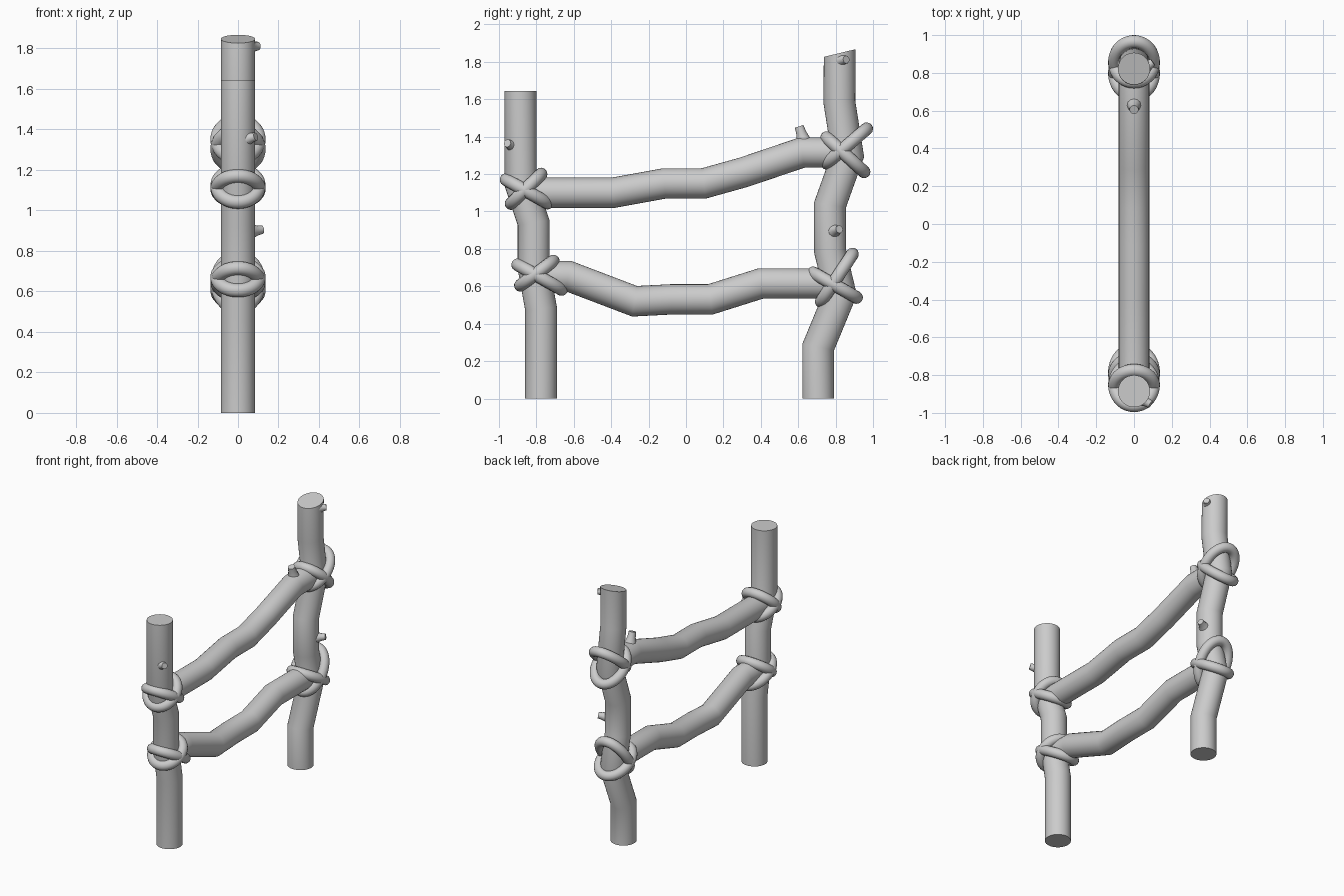
import bpy, bmesh, math
from mathutils import Vector

cube = bpy.data.objects.get("Cube")
if cube:
    bpy.data.objects.remove(cube)

SIDES = 32
POST_R, RAIL_R, ROPE_R = 0.085, 0.081, 0.034


def finish(name, bm):
    bmesh.ops.recalc_face_normals(bm, faces=bm.faces)
    mesh = bpy.data.meshes.new(name)
    bm.to_mesh(mesh)
    bm.free()
    obj = bpy.data.objects.new(name, mesh)
    bpy.context.collection.objects.link(obj)
    bpy.ops.object.select_all(action='DESELECT')
    bpy.context.view_layer.objects.active = obj
    obj.select_set(True)
    bpy.ops.object.shade_smooth_by_angle(angle=math.radians(40))
    return obj


def bridge(bm, a, b):
    n = len(a)
    for i in range(n):
        j = (i + 1) % n
        bm.faces.new((a[i], a[j], b[j], b[i]))


def log(name, path, radius, end_tilt=0.0):
    """Mitred round log following a bent path in the YZ plane."""
    pts = [Vector((0, y, z)) for y, z in path]
    dirs = [(b - a).normalized() for a, b in zip(pts, pts[1:])]
    bm = bmesh.new()
    rings = []
    for i, p in enumerate(pts):
        before, after = dirs[max(i - 1, 0)], dirs[min(i, len(dirs) - 1)]
        tangent = (before + after).normalized()
        side = Vector((0, tangent.z, -tangent.y)) / tangent.dot(before)
        if i == len(pts) - 1:
            side += tangent * end_tilt
        ring = []
        for k in range(SIDES):
            a = math.tau * k / SIDES
            offset = Vector((math.cos(a), 0, 0)) + side * math.sin(a)
            ring.append(bm.verts.new(p + offset * radius))
        rings.append(ring)
    for a, b in zip(rings, rings[1:]):
        bridge(bm, a, b)
    bm.faces.new(rings[0])
    bm.faces.new(rings[-1])
    return finish(name, bm)


def rope_loop(name, start, end, half_width=0.103, segs=48, sides=16):
    """Elliptical rope ring seen edge-on between two YZ points."""
    a, b = Vector((0, *start)), Vector((0, *end))
    centre, reach = (a + b) / 2, (b - a) / 2
    normal = reach.cross(Vector((1, 0, 0))).normalized()
    bm = bmesh.new()
    rings = []
    for i in range(segs):
        t = math.tau * i / segs
        c, s = math.cos(t), math.sin(t)
        p = centre + reach * c + Vector((half_width * s, 0, 0))
        tangent = (-reach * s + Vector((half_width * c, 0, 0))).normalized()
        out = tangent.cross(normal)
        rings.append([bm.verts.new(p + ROPE_R * (out * math.cos(u) + normal * math.sin(u)))
                      for u in (math.tau * k / sides for k in range(sides))])
    for i in range(segs):
        bridge(bm, rings[i], rings[(i + 1) % segs])
    return finish(name, bm)


def twig(name, base, tip, base_r=0.04, tip_r=0.021):
    """Short cut branch stub that flares where it leaves the log."""
    a, b = Vector(base), Vector(tip)
    turn = (b - a).to_track_quat('Z', 'Y')
    bm = bmesh.new()
    rings = []
    for t, f in ((0, 1), (0.35, 0.5), (0.65, 0.15), (1, 0)):
        r = tip_r + (base_r - tip_r) * f
        rings.append([bm.verts.new(a.lerp(b, t) + turn @ Vector((r * math.cos(u), r * math.sin(u), 0)))
                      for u in (math.tau * k / 12 for k in range(12))])
    for p, q in zip(rings, rings[1:]):
        bridge(bm, p, q)
    bm.faces.new(rings[0])
    bm.faces.new(rings[-1])
    return finish(name, bm)


# Posts
log("front_post", [(-0.775, 0), (-0.775, 0.48), (-0.815, 0.7),
                   (-0.815, 0.94), (-0.885, 1.15), (-0.885, 1.645)], POST_R)
log("back_post", [(0.707, 0), (0.707, 0.275), (0.825, 0.56), (0.77, 0.79),
                  (0.77, 1.035), (0.865, 1.3), (0.82, 1.585), (0.822, 1.847)],
    POST_R, end_tilt=0.25)

# Rails
log("upper_rail", [(-0.87, 1.1), (-0.39, 1.1), (-0.115, 1.15), (0.095, 1.15),
                   (0.31, 1.21), (0.62, 1.315), (0.86, 1.315)], RAIL_R)
log("lower_rail", [(-0.79, 0.655), (-0.63, 0.655), (-0.275, 0.52),
                   (-0.08, 0.53), (0.13, 0.53), (0.4, 0.615), (0.81, 0.615)], RAIL_R)

# Crossed rope lashings
lashings = {
    "upper_front": ((-0.962, 1.17), (-0.74, 1.045), (-0.935, 1.042), (-0.775, 1.2)),
    "lower_front": ((-0.9, 0.715), (-0.665, 0.583), (-0.885, 0.605), (-0.71, 0.735)),
    "lower_back": ((0.68, 0.672), (0.912, 0.54), (0.723, 0.518), (0.89, 0.772)),
    "upper_back": ((0.752, 1.395), (0.952, 1.212), (0.752, 1.258), (0.966, 1.442)),
}
for place, (a, b, c, d) in lashings.items():
    rope_loop(place + "_rope_a", a, b)
    rope_loop(place + "_rope_b", c, d)

# Branch stubs
twig("front_post_twig", (0.035, -0.925, 1.35), (0.088, -0.955, 1.365))
twig("back_post_top_twig", (0.055, 0.825, 1.808), (0.1, 0.857, 1.812))
twig("back_post_middle_twig", (0.06, 0.79, 0.895), (0.12, 0.82, 0.905))
twig("upper_rail_twig", (0, 0.635, 1.36), (0, 0.605, 1.455), 0.045, 0.024)
